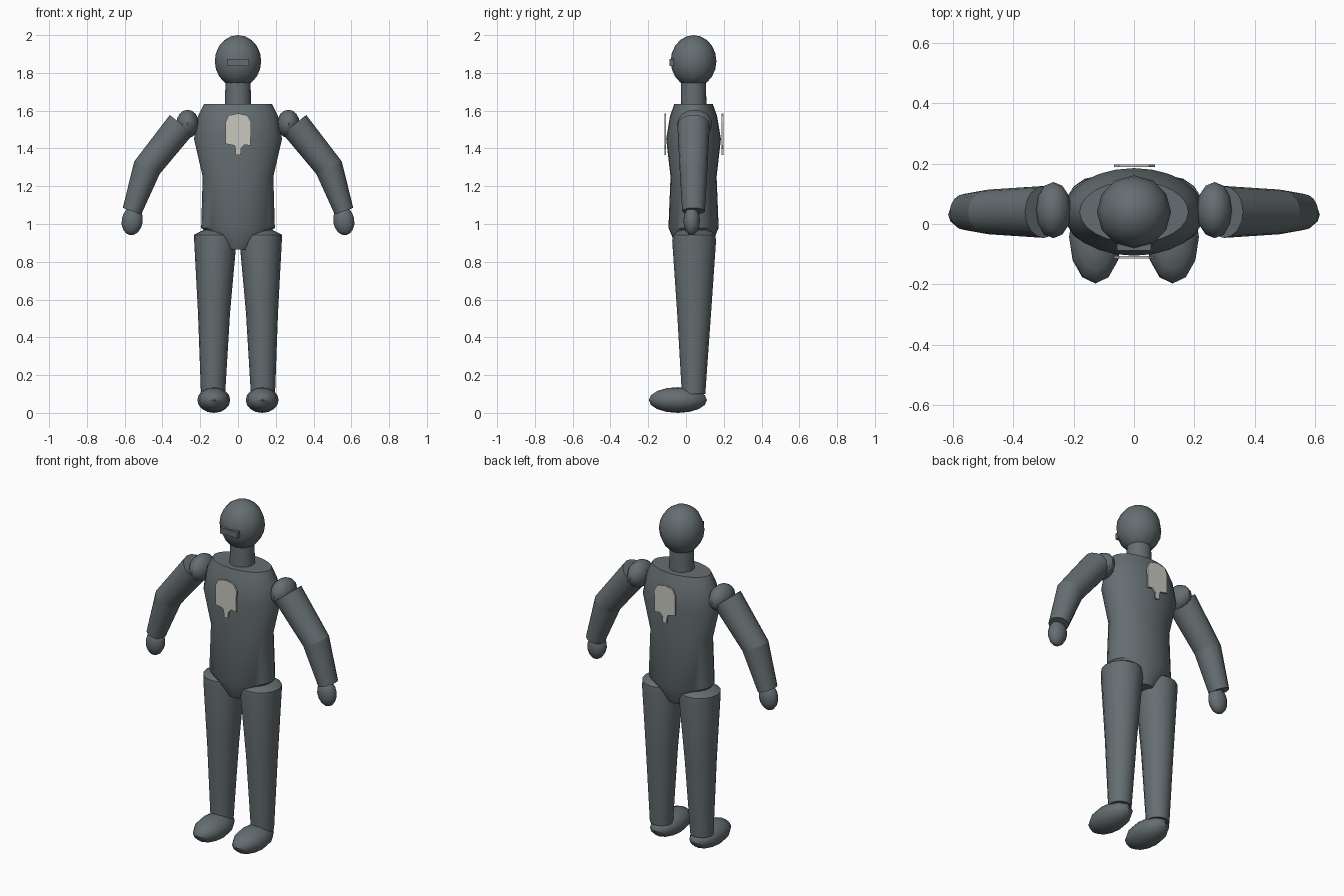
import bpy, bmesh, math
from mathutils import Vector, Matrix

if "Cube" in bpy.data.objects:
    bpy.data.objects.remove(bpy.data.objects["Cube"])

CY = 0.04  # depth of the body axis


def material(name, rgb):
    m = bpy.data.materials.new(name)
    m.diffuse_color = (*rgb, 1)
    m.use_nodes = True
    m.node_tree.nodes["Principled BSDF"].inputs["Base Color"].default_value = m.diffuse_color
    return m


BODY = material("dark slate", (0.13, 0.155, 0.165))
BADGE = material("pale stone", (0.58, 0.58, 0.53))


def finish(name, bm, mat, smooth=True):
    bmesh.ops.recalc_face_normals(bm, faces=bm.faces)
    me = bpy.data.meshes.new(name)
    bm.to_mesh(me)
    bm.free()
    me.materials.append(mat)
    ob = bpy.data.objects.new(name, me)
    bpy.context.collection.objects.link(ob)
    if smooth:
        bpy.ops.object.select_all(action='DESELECT')
        ob.select_set(True)
        bpy.context.view_layer.objects.active = ob
        bpy.ops.object.shade_smooth_by_angle(angle=math.radians(40))
    return ob


def loft(name, rings, n=16):
    """Capped tube; each ring is (centre, half width, half depth, tilt about y)."""
    bm = bmesh.new()
    loops = []
    for c, rx, ry, tilt in rings:
        rot = Matrix.Rotation(tilt, 3, 'Y')
        loops.append([bm.verts.new(Vector(c) + rot @ Vector(
            (rx * math.cos(2 * math.pi * i / n), ry * math.sin(2 * math.pi * i / n), 0)))
            for i in range(n)])
    for a, b in zip(loops, loops[1:]):
        for i in range(n):
            j = (i + 1) % n
            bm.faces.new((a[i], a[j], b[j], b[i]))
    bm.faces.new(loops[0])
    bm.faces.new(loops[-1])
    return finish(name, bm, BODY)


def ellipsoid(name, c, radii, n=12, rows=8, tilt=0):
    bm = bmesh.new()
    bmesh.ops.create_uvsphere(bm, u_segments=n, v_segments=rows, radius=1)
    bm.transform(Matrix.Translation(c) @ Matrix.Rotation(tilt, 4, 'Y')
                 @ Matrix.Diagonal((*radii, 1)))
    return finish(name, bm, BODY)


# Head, neck and visor
ellipsoid("head", (0, CY, 1.862), (0.123, 0.121, 0.138), 12, 10)
loft("neck", [((0, CY, 1.62), 0.07, 0.068, 0), ((0, CY, 1.76), 0.066, 0.066, 0)])
bm = bmesh.new()
bmesh.ops.create_cube(bm, size=1)
bm.transform(Matrix.Translation((0, -0.07, 1.855)) @ Matrix.Diagonal((0.114, 0.034, 0.035, 1)))
finish("visor", bm, BODY, False)

# Torso from pelvis to shoulders: height, half width, half depth
TORSO = [(0.865, 0.065, 0.085), (0.98, 0.195, 0.133), (1.25, 0.187, 0.122),
         (1.45, 0.233, 0.145), (1.57, 0.212, 0.125), (1.635, 0.18, 0.102)]
loft("torso", [((0, CY, z), rx, ry, 0) for z, rx, ry in TORSO], 24)

for s, side in ((1, "left"), (-1, "right")):
    # Arm: the elbow ring bisects the bend
    elbow = ((s * 0.482, CY, 1.298), 0.075, 0.074, -s * 0.46)
    ellipsoid(side + "_shoulder", (s * 0.267, 0.046, 1.53), (0.06, 0.093, 0.075))
    loft(side + "_upper_arm",
         [((s * 0.298, CY, 1.528), 0.08, 0.086, -s * 0.66), elbow])
    loft(side + "_forearm",
         [elbow, ((s * 0.561, CY, 1.068), 0.052, 0.06, -s * 0.34)])
    ellipsoid(side + "_hand", (s * 0.56, 0.03, 1.017), (0.056, 0.044, 0.077), tilt=-s * 0.15)

    # Leg: domed thigh top, knee, ankle
    knee = ((s * 0.127, 0.043, 0.532), 0.085, 0.09, 0)
    loft(side + "_thigh", [((s * 0.12, 0.043, 0.967), 0.065, 0.08, 0),
                           ((s * 0.12, 0.043, 0.943), 0.113, 0.112, 0),
                           ((s * 0.12, 0.043, 0.91), 0.112, 0.116, 0), knee])
    loft(side + "_shin", [knee, ((s * 0.132, CY, 0.1), 0.064, 0.062, 0)])
    ellipsoid(side + "_foot", (s * 0.128, -0.043, 0.068), (0.087, 0.154, 0.068))

# Badge plates on chest and back
OUTLINE = [(-0.066, 1.425), (-0.018, 1.415), (-0.012, 1.39), (-0.012, 1.365), (0.014, 1.365),
           (0.016, 1.4), (0.035, 1.42), (0.066, 1.415), (0.07, 1.54), (0.05, 1.575),
           (0, 1.585), (-0.05, 1.575), (-0.066, 1.54)]
for name, y in (("chest_plate", -0.115), ("back_plate", 0.188)):
    bm = bmesh.new()
    face = bm.faces.new([bm.verts.new((x, y, z)) for x, z in OUTLINE])
    ext = bmesh.ops.extrude_face_region(bm, geom=[face])
    for v in ext["geom"]:
        if isinstance(v, bmesh.types.BMVert):
            v.co.y += 0.0095
    # the extrusion keeps the source face, so the plate is closed
    finish(name, bm, BADGE, False)
